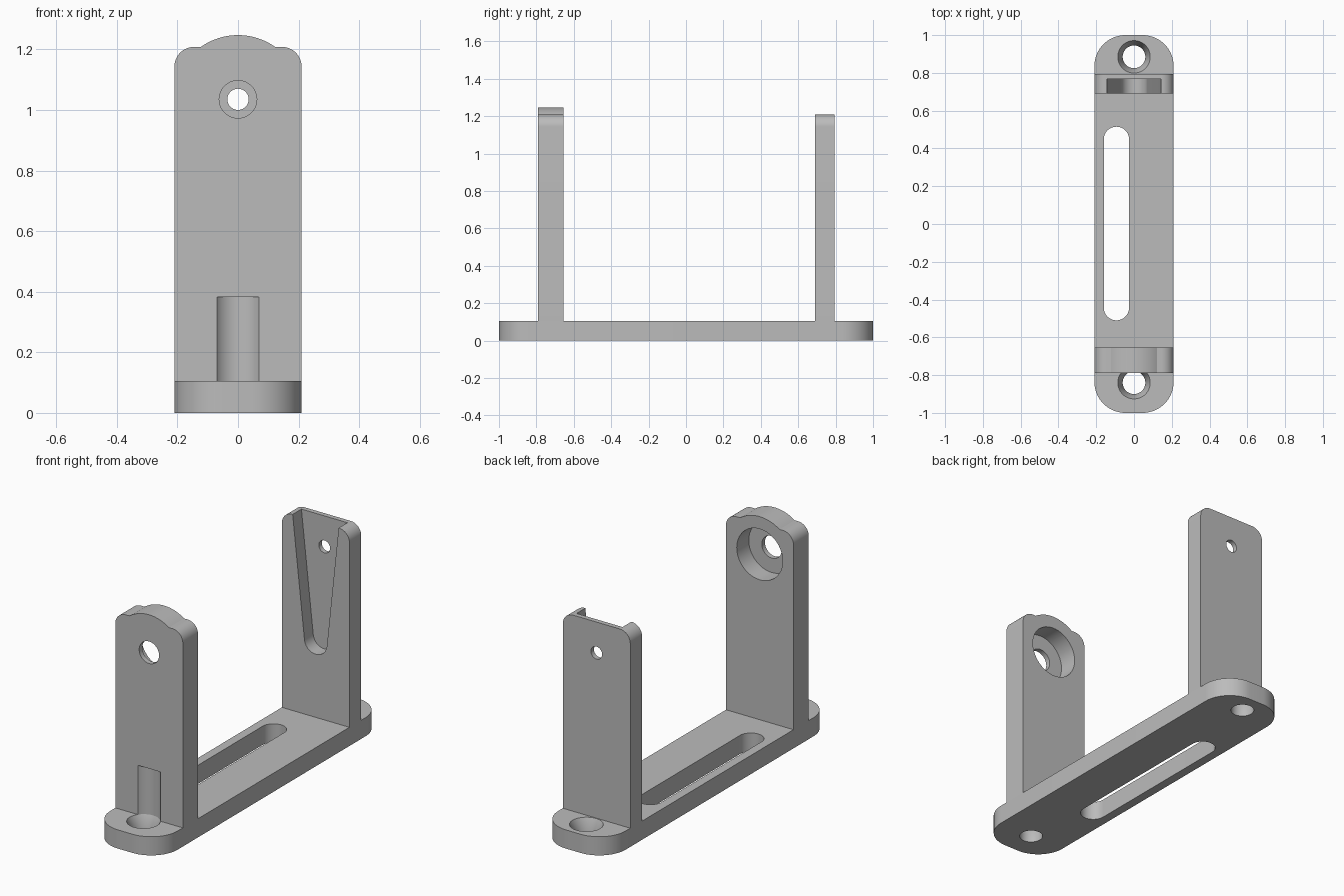
import bpy, bmesh
from math import pi, sin, cos, asin
from mathutils import Vector

cube = bpy.data.objects.get("Cube")
if cube:
    bpy.data.objects.remove(cube, do_unlink=True)

grey = bpy.data.materials.new("plain grey")
grey.use_nodes = True
GREY = (0.5, 0.5, 0.5, 1)
grey.diffuse_color = GREY
grey.node_tree.nodes["Principled BSDF"].inputs["Base Color"].default_value = GREY

HALF_W = 0.21      # half width of the whole bracket
BASE_TOP = 0.105
WALL_TOP = 1.208
BORE_Z = 1.035     # height of the holes in both uprights


def arc(cx, cy, r, a0, a1, n=16):
    return [(cx + r * cos(a0 + (a1 - a0) * i / n),
             cy + r * sin(a0 + (a1 - a0) * i / n)) for i in range(n + 1)]


def circle(cx, cy, r, n=64):
    return arc(cx, cy, r, 0, 2 * pi, n)[:-1]


def loft(name, axis, sections):
    """Solid through (position, outline) sections along the y or z axis."""
    bm = bmesh.new()
    rings = []
    for d, outline in sections:
        rings.append([bm.verts.new((u, v, d) if axis == "z" else (u, d, v))
                      for u, v in outline])
    for lower, upper in zip(rings, rings[1:]):
        for i in range(len(lower)):
            j = (i + 1) % len(lower)
            bm.faces.new((lower[i], lower[j], upper[j], upper[i]))
    bm.faces.new(rings[0])
    bm.faces.new(rings[-1])
    bmesh.ops.recalc_face_normals(bm, faces=bm.faces)
    mesh = bpy.data.meshes.new(name)
    bm.to_mesh(mesh)
    bm.free()
    ob = bpy.data.objects.new(name, mesh)
    bpy.context.collection.objects.link(ob)
    mesh.materials.append(grey)
    return ob


def prism(name, axis, outline, lo, hi):
    return loft(name, axis, [(lo, outline), (hi, outline)])


def finish(ob, cutters):
    """Cut the openings and smooth the curved faces."""
    bpy.ops.object.select_all(action="DESELECT")
    ob.select_set(True)
    bpy.context.view_layer.objects.active = ob
    for cutter in cutters:
        cutter.hide_render = True
        mod = ob.modifiers.new("cut", "BOOLEAN")
        mod.operation = "DIFFERENCE"
        mod.solver = "EXACT"
        mod.object = cutter
        bpy.ops.object.modifier_apply(modifier=mod.name)
        bpy.data.objects.remove(cutter, do_unlink=True)
    bpy.ops.object.shade_smooth_by_angle(angle=pi / 6)


def screw_hole(y):
    """Countersunk hole through the base."""
    wide, narrow = circle(0, y, 0.086), circle(0, y, 0.06)
    return loft("screw_cutter", "z", [(-0.1, narrow), (0.045, narrow),
                                      (BASE_TOP, wide), (0.2, wide)])


def wall_outline(crown):
    """Upright with rounded shoulders and, if wanted, a raised crown."""
    r = 0.065
    x, z = HALF_W - r, WALL_TOP - r
    pts = [(-HALF_W, BASE_TOP), (HALF_W, BASE_TOP)]
    pts += arc(x, z, r, 0, pi / 2)
    if crown:
        big = 0.212
        a = asin((WALL_TOP - BORE_Z) / big)
        pts += arc(0, BORE_Z, big, a, pi - a, 24)
    return pts + arc(-x, z, r, pi / 2, pi)


# Base plate with rounded ends, long slot and two screw holes
R = 0.165
cx, cy = HALF_W - R, 1 - R
base = prism("base_plate", "z",
             arc(cx, cy, R, 0, pi / 2) + arc(-cx, cy, R, pi / 2, pi)
             + arc(-cx, -cy, R, pi, 1.5 * pi) + arc(cx, -cy, R, 1.5 * pi, 2 * pi),
             0, BASE_TOP)
slot = prism("slot_cutter", "z",
             arc(-0.093, 0.448, 0.067, 0, pi, 32)
             + arc(-0.093, -0.443, 0.067, pi, 2 * pi, 32), -0.1, 0.2)
finish(base, [slot, screw_hole(-0.84), screw_hole(0.885)])

# Front upright with crown, bearing recess, bore and screw clearance groove
front = prism("front_upright", "y", wall_outline(True), -0.79, -0.655)
finish(front, [
    prism("recess_cutter", "y", circle(0, BORE_Z, 0.143), -0.762, -0.6),
    prism("bore_cutter", "y", circle(0, BORE_Z, 0.062), -0.9, -0.7),
    prism("groove_cutter", "z", circle(0, -0.84, 0.086), 0, 0.382),
])

# Rear upright with tapered drop-in pocket and small bore
rear = prism("rear_upright", "y", wall_outline(False), 0.69, 0.795)
tilt = 0.12
pocket = ([(0.153, 1.3)] + arc(0, 0.53, 0.07, -tilt, -pi + tilt, 32)
          + [(-0.153, 1.3)])
finish(rear, [
    prism("pocket_cutter", "y", pocket, 0.6, 0.768),
    prism("pin_cutter", "y", circle(0, BORE_Z, 0.035), 0.7, 0.9),
])
